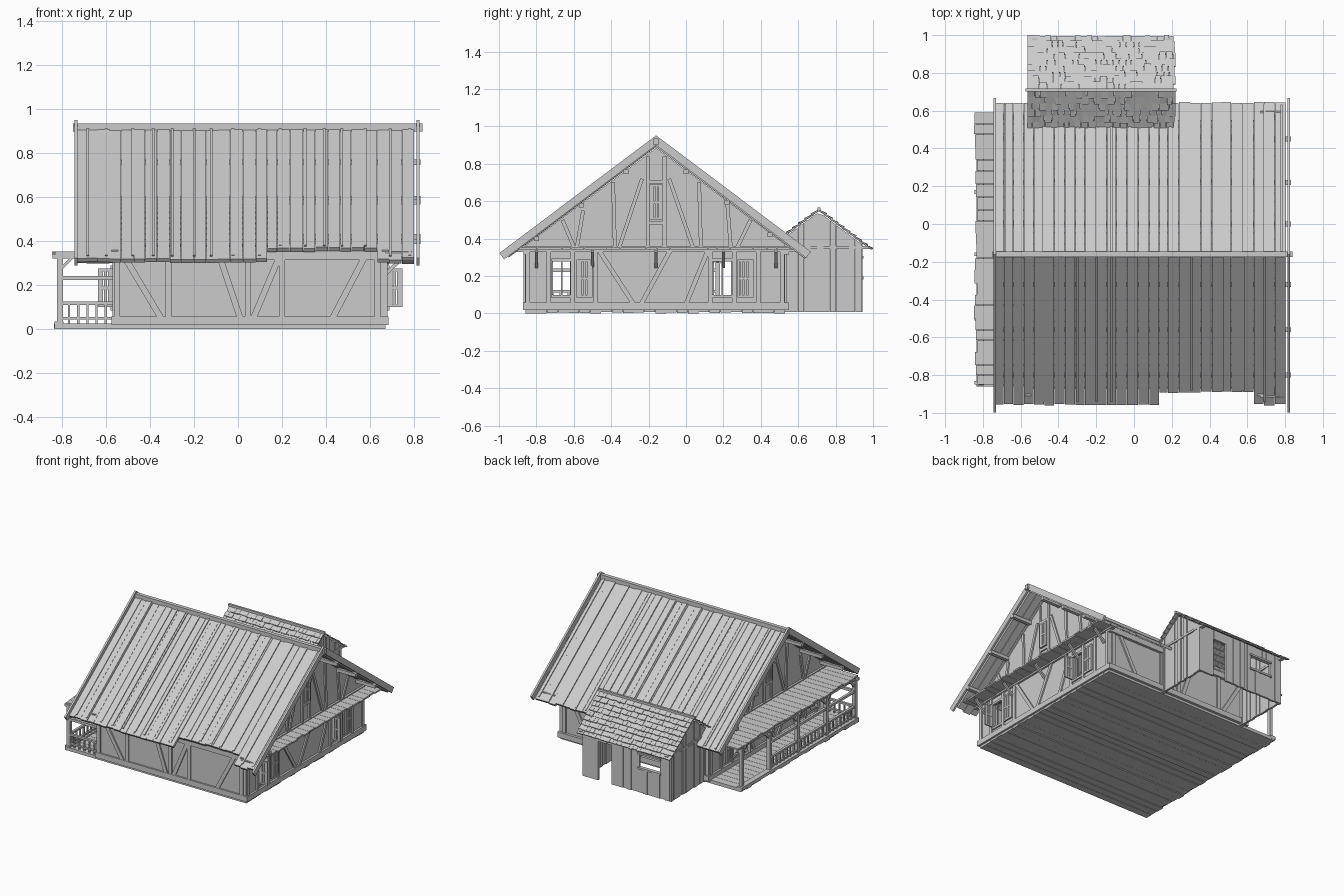
import bpy, bmesh, math, random
from mathutils import Vector, Matrix

if "Cube" in bpy.data.objects:
    bpy.data.objects.remove(bpy.data.objects["Cube"])

random.seed(4)
J = lambda a: random.uniform(-a, a)
grey = bpy.data.materials.new("weathered_grey")
grey.diffuse_color = (0.6, 0.6, 0.6, 1)
grey.use_nodes = True
grey.node_tree.nodes["Principled BSDF"].inputs["Base Color"].default_value = grey.diffuse_color
parts = {}

def mesh(name):
    return parts.setdefault(name, bmesh.new())

def box(name, x0, x1, y0, y1, z0, z1):
    m = Matrix.Translation(((x0 + x1) / 2, (y0 + y1) / 2, (z0 + z1) / 2)) @ Matrix.Diagonal((x1 - x0, y1 - y0, z1 - z0, 1))
    bmesh.ops.create_cube(mesh(name), size=1, matrix=m)

def beam(name, p, q, w, t, n):
    """Bar from p to q, t thick along n and w wide across."""
    p, q = Vector(p), Vector(q)
    d = q - p
    u = d.normalized()
    n = Vector(n)
    n = (n - u * n.dot(u)).normalized()
    s = u.cross(n)
    m = Matrix((u * d.length, s * w, n * t)).transposed().to_4x4()
    bmesh.ops.create_cube(mesh(name), size=1, matrix=Matrix.Translation((p + q) / 2) @ m)

def slab_x(name, yz, x0, x1):
    """Profile in y/z extruded along x."""
    bm = mesh(name)
    f = bm.faces.new([bm.verts.new((x0, y, z)) for y, z in yz])
    r = bmesh.ops.extrude_face_region(bm, geom=[f])
    bmesh.ops.translate(bm, verts=[v for v in r['geom'] if isinstance(v, bmesh.types.BMVert)], vec=(x1 - x0, 0, 0))
    bmesh.ops.recalc_face_normals(bm, faces=bm.faces)

def strip(put, a, b, holes, z0, z1):
    """Wall from a to b with openings (start, end, bottom, top)."""
    for h0, h1, hz0, hz1 in holes:
        put(a, h0, z0, z1)
        if hz0 > z0: put(h0, h1, z0, hz0)
        if hz1 < z1: put(h0, h1, hz1, z1)
        a = h1
    put(a, b, z0, z1)

RY, RZ, SL = -0.16, 0.905, 0.75            # main ridge and slope
roof_z = lambda y: RZ - SL * abs(y - RY)
W0, W1, F, B = -0.56, 0.67, -0.86, 0.53    # house walls
TOP = 0.345

# floor planks, sills and wall plates
n = 24
for i in range(n):
    y = F + (B - F) * i / n
    box("floor_planks", -0.83 + J(.008), W1, y + .001, y + (B - F) / n - .001, 0.004 + J(.004), 0.025)
for y in (F, B):
    box("sill_beams", W0 - .012, W1 + .012, y - .012, y + .02, .018, .058)
    box("wall_plates", W0 - .01, W1 + .01, y - .01, y + .02, TOP - .03, TOP + .012)
for x in (W0, W1):
    box("sill_beams", x - .015, x + .015, F - .012, B + .01, .018, .058)
    box("tie_beams", x - .015, x + .015, F - .05, B + .05, TOP - .015, TOP + .015)

# plaster walls, side walls have window openings
windows = [(-.71, -.62, .09, .285), (.15, .24, .09, .285)]
for y in (F, B):
    box("long_walls", W0, W1, y, y + .02 if y < 0 else y - .02, .04, TOP)
for x, s in ((W0, 1), (W1, -1)):
    xa, xb = sorted((x, x + .02 * s))
    strip(lambda a, b, c, d: box("side_walls", xa, xb, a, b, c, d), F, B, windows, .04, TOP)
    slab_x("gable_walls", [(F, TOP), (F, .363), (RY, .885), (B, .37), (B, TOP)], xa, xb)

# timber framing on the long walls (x low, x high, in z from sill to plate)
for y, s in ((F, -1), (B, 1)):
    for a, b in ((-.55, -.55), (-.315, -.315), (.045, .045), (.2, .2), (.635, .635),
                 (-.35, -.52), (.01, -.085), (.07, .19), (.43, .58)):
        beam("long_wall_timbers", (a, y + s * .003, .05), (b, y + s * .003, TOP - .01), .028, .014, (0, s, 0))

# timber framing, window frames and shutters on both gable ends
def shutter(p, u, n, w, z0, z1):
    p, u = Vector(p), Vector(u)
    z = Vector((0, 0, 1))
    for k in (.006, w - .006):
        beam("shutters", p + u * k + z * z0, p + u * k + z * z1, .012, .01, n)
    for k in (z0 + .006, (z0 + z1) / 2, z1 - .006):
        beam("shutters", p + z * k, p + u * w + z * k, .012, .01, n)
    for i in range(1, 4):
        q = p + u * (w * i / 4)
        beam("shutters", q + z * z0, q + z * z1, w / 5.5, .006, n)

for x, s in ((W0, -1), (W1, 1)):
    X = x + s * .003
    for a, b in ((F + .015, F + .015), (-.735, -.735), (-.605, -.605), (-.485, -.485), (-.16, -.16), (.13, .13),
                 (.257, .257), (.385, .385), (B - .015, B - .015), (-.28, -.47), (-.24, -.08), (.0, .12)):
        if a == b == -.16: continue
        beam("side_wall_timbers", (X, a, .05), (X, b, TOP), .024, .014, (s, 0, 0))
    for a, b, c, d in windows:
        for z in (c, d):
            beam("window_frames", (X, a - .01, z), (X, b + .01, z), .016, .016, (s, 0, 0))
        beam("window_frames", (X, (a + b) / 2, c), (X, (a + b) / 2, d), .008, .008, (s, 0, 0))
        shutter((x + s * .008, a - .005, 0), (s, 0, 0), (0, 1, 0), .07, .1, .275)
        shutter((x + s * .014, b + .035, 0), (0, 1, 0), (s, 0, 0), .085, .085, .29)
    for a, b, t in ((-.585, -.55, .55), (-.38, -.39, .7), (.08, .07, .7), (.24, .22, .6), (-.36, -.235, .72),
                    (.04, -.09, .72), (-.595, -.66, .5), (.27, .345, .5), (-.205, -.205, .84), (-.115, -.115, .84)):
        beam("gable_timbers", (X, a, TOP), (X, b, t), .02, .014, (s, 0, 0))
    for z in (.485, .705):
        beam("gable_timbers", (X, -.21, z), (X, -.11, z), .02, .016, (s, 0, 0))
    shutter((x + s * .014, -.195, 0), (0, 1, 0), (s, 0, 0), .07, .5, .69)

# main roof planks, with the short bay at the front
x = -.735
while x < .80:
    w = min(random.uniform(.045, .06), .815 - x)
    c = x + w / 2
    yf = -.885 if .12 < c < .61 else -.95
    yb = .55 if -.55 < c < .2 else .637
    for y, n in ((yf + J(.004), (0, -SL, 1)), (yb + J(.004), (0, SL, 1))):
        o = J(.003)
        beam("roof_planks", (c, RY, RZ + o), (c, y, roof_z(y) + o), w - .002, .02, n)
    x += w

# raised battens over the roof joints
for i in range(16):
    c = -.69 + i * .098 + J(.02)
    y = -.88 if .12 < c < .61 else -.94
    for e in (y, .53 if -.57 < c < .24 else .63):
        beam("roof_battens", (c, RY, RZ + .014), (c, e, roof_z(e) + .014), .012, .008, (0, 1 if e > 0 else -1, 1.33))

# ridge board, bargeboards and purlins
box("ridge_board", -.75, .84, RY - .014, RY + .014, .90, .936)
for x in (-.738, .819):
    for e in (-.985, .655):
        s = 1 if e > RY else -1
        beam("bargeboards", (x, RY - s * .012, RZ + .03), (x, e, roof_z(e) + .02), .042, .014, (1, 0, 0))
for y in (-.8, -.56, -.32, 0, .22, .45):
    z = roof_z(y) - .026
    box("purlins", -.745, .83, y - .013, y + .013, z - .012, z + .012)

# flat plank canopies on both gable ends
for a, b, x0, x1, in ((-.85, .59, -.848, W0), (-.92, .60, W1, .79)):
    y = a
    while y < b - .01:
        w = min(random.uniform(.05, .075), b - y)
        lo, hi = (x0 + random.uniform(0, .02), x1) if x0 < 0 else (x0, x1 + J(.008))
        box("canopy_planks", lo, hi, y + .001, y + w - .001, .341 + J(.002), .353)
        y += w
for y in (-.8, -.5, -.16, .2, .48):
    beam("canopy_brackets", (W1, y, .25), (.76, y, .335), .016, .016, (0, 1, 0))

# veranda: posts, braces, rails and balusters
PX = -.81
posts = [-.84, -.5, -.16, .17, .5]
box("veranda_beams", PX - .012, PX + .012, -.85, .53, .318, .341)
box("veranda_beams", PX - .025, PX + .015, -.855, .53, .012, .035)
for i, y in enumerate(posts):
    box("veranda_posts", PX - .013, PX + .013, y - .013, y + .013, .02, .34)
    box("veranda_beams", -.845, W0, y - .01, y + .01, .322, .341)
    beam("veranda_braces", (PX, y, .27), (-.745, y, .335), .014, .014, (0, 1, 0))
    for s in (-1, 1):
        if -.84 < y + s * .05 < .52:
            beam("veranda_braces", (PX, y, .265), (PX, y + s * .065, .33), .014, .014, (1, 0, 0))
for a, b in zip(posts[:-1], posts[1:]):
    if a > .1: continue                     # entrance bay
    for z, h in ((.232, .009), (.118, .007), (.05, .005)):
        box("veranda_rails", PX - .009, PX + .009, a, b, z - h, z + h)
    for i in range(1, 8):
        y = a + (b - a) * i / 8
        box("balusters", PX - .005, PX + .005, y - .005, y + .005, .02, .12)
for z, h in ((.232, .009), (.118, .007), (.05, .005)):
    box("veranda_rails", PX, W0, -.849, -.831, z - h, z + h)
for i in range(1, 6):
    x = PX + .25 * i / 6
    box("balusters", x - .005, x + .005, -.845, -.835, .012, .12)

# shed: board walls with a door and a window in the back
SX0, SX1, SY, SZ = -.525, .185, .71, .555
shed_z = lambda y: SZ - SL * abs(y - SY)
def back_board(a, b, c, d):
    k = max(1, round((b - a) / .035))
    for i in range(k):
        o = J(.004)
        box("shed_back_boards", a + (b - a) * i / k, a + (b - a) * (i + 1) / k - .001, .925 + o, .94 + o, c, d)
strip(back_board, SX0, SX1, [(-.44, -.27, .19, .30), (-.04, .07, .008, .30)], .008, .375)
for x in (SX0, SX1):
    for i in range(12):
        a, b = .53 + .41 * i / 12, .53 + .41 * (i + 1) / 12 - .001
        o = J(.004)
        slab_x("shed_side_boards", [(a, .008), (b, .008), (b, shed_z(b) - .012), (a, shed_z(a) - .012)], x - .008 + o, x + .008 + o)
    box("shed_beams", x - .014, x + .014, .52, .985, .345, .362)
    for y in (.54, .93):
        box("shed_posts", x - .014, x + .014, y - .012, y + .012, .008, .37)
for z in (.19, .30):
    box("shed_window_frame", -.45, -.26, .92, .948, z - .007, z + .007)

# shed roof: rows of shingles on both slopes
def shingles(end, rows, s):
    L = abs(end - SY)
    n = Vector((0, s * SL, 1)).normalized()
    for r in range(rows):
        y0, y1 = SY + s * L * r / rows, SY + s * L * min((r + 1.15) / rows, 1)
        x = -.565
        while x < .205:
            w = min(random.uniform(.024, .04), .22 - x)
            p, q = Vector((x + w / 2, y0, shed_z(y0))), Vector((x + w / 2, y1 + J(.004), shed_z(y1)))
            beam("shed_shingles", p - n * .003, q + n * (.004 + J(.002)), w - .001, .008, n)
            x += w
shingles(.993, 9, 1)
shingles(.513, 6, -1)
box("shed_ridge", -.575, .225, SY - .008, SY + .008, .548, .568)

# turn every part into an object
for name, bm in parts.items():
    bmesh.ops.recalc_face_normals(bm, faces=bm.faces)
    me = bpy.data.meshes.new(name)
    bm.to_mesh(me)
    bm.free()
    me.materials.append(grey)
    bpy.context.collection.objects.link(bpy.data.objects.new(name, me))
